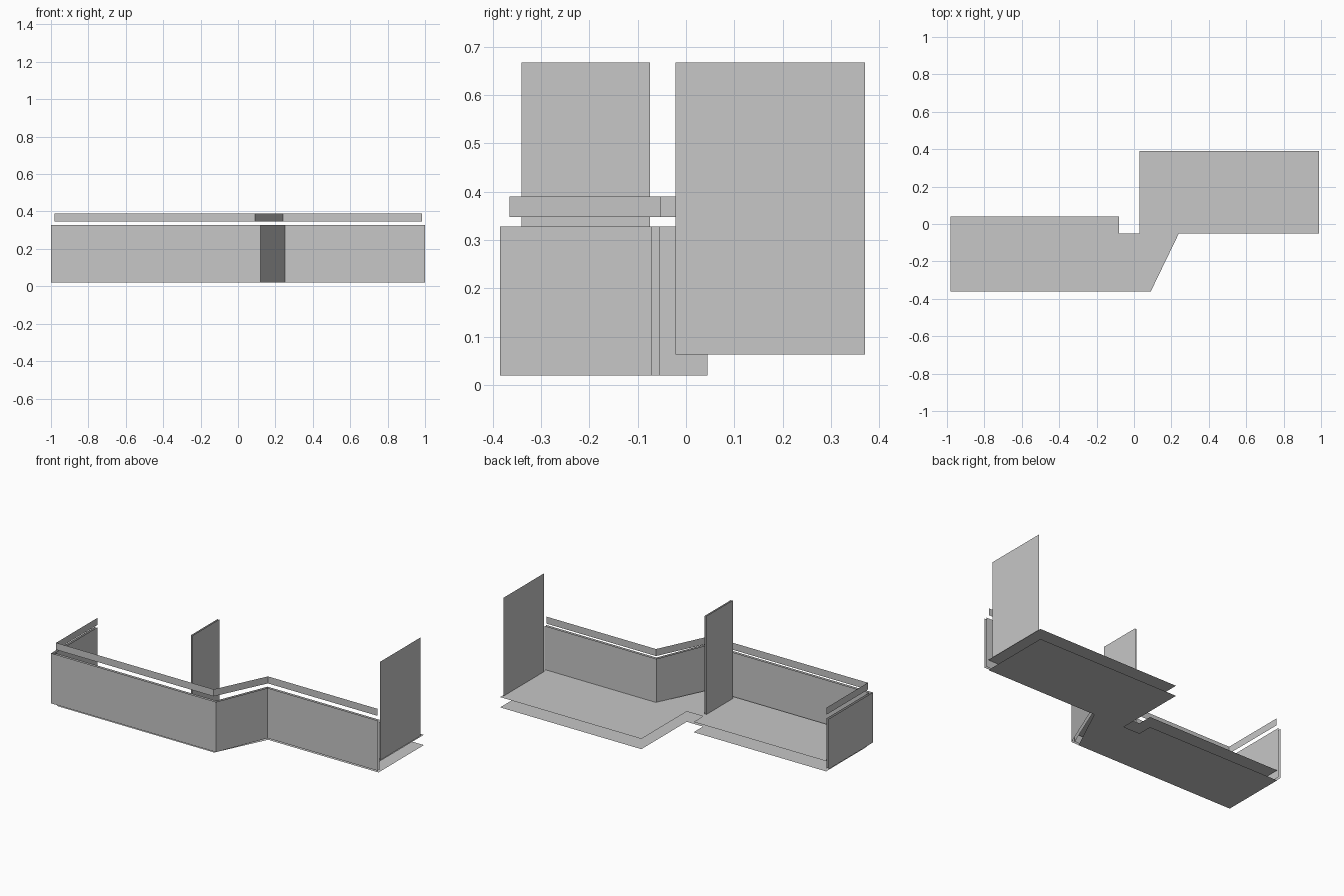
import bpy

cube = bpy.data.objects.get("Cube")
if cube:
    bpy.data.objects.remove(cube, do_unlink=True)

# One plain grey for every sheet
grey = bpy.data.materials.new("light grey")
grey.use_nodes = True
colour = (0.57, 0.57, 0.57, 1)
grey.diffuse_color = colour
grey.node_tree.nodes["Principled BSDF"].inputs["Base Color"].default_value = colour


def add_object(name, verts, faces):
    mesh = bpy.data.meshes.new(name)
    mesh.from_pydata(verts, [], faces)
    mesh.materials.append(grey)
    obj = bpy.data.objects.new(name, mesh)
    bpy.context.collection.objects.link(obj)
    return obj


def upright_sheet(name, path, bottom, top):
    """Raise a plan path into a thin folded sheet."""
    n = len(path)
    verts = [(x, y, z) for z in (bottom, top) for x, y in path]
    faces = [(i, i + 1, n + i + 1, n + i) for i in range(n - 1)]
    return add_object(name, verts, faces)


def flat_sheet(name, outline, z):
    return add_object(name, [(x, y, z) for x, y in outline],
                      [tuple(range(len(outline)))])


# Slab underside and floor surface share one stepped outline
outline = [(-0.98, -0.36), (0.09, -0.36), (0.24, -0.05), (0.99, -0.05),
           (0.99, 0.39), (0.03, 0.39), (0.03, -0.05), (-0.08, -0.05),
           (-0.08, 0.04), (-0.98, 0.04)]
flat_sheet("slab_underside", outline, 0)
flat_sheet("floor_surface", outline, 0.063)

# Parapet: outer and inner skins following the stepped front
upright_sheet("parapet_outer", [(-1, 0.045), (-1, -0.385), (0.12, -0.385),
                                (0.25, -0.07), (1, -0.07)], 0.02, 0.328)
upright_sheet("parapet_inner", [(-0.985, 0.045), (-0.985, -0.37), (0.11, -0.37),
                                (0.24, -0.055), (1, -0.055)], 0.02, 0.328)

# Handrail band floating above the parapet
upright_sheet("handrail", [(-0.98, 0.035), (-0.98, -0.365), (0.09, -0.365),
                           (0.24, -0.052), (0.985, -0.052)], 0.347, 0.39)

# Side wall and the two skins of the dividing screen
upright_sheet("side_wall", [(0.982, -0.022), (0.982, 0.37)], 0.063, 0.667)
for side, x in (("left", -0.072), ("right", -0.082)):
    upright_sheet("divider_" + side, [(x, -0.34), (x, -0.075)], 0.063, 0.667)
